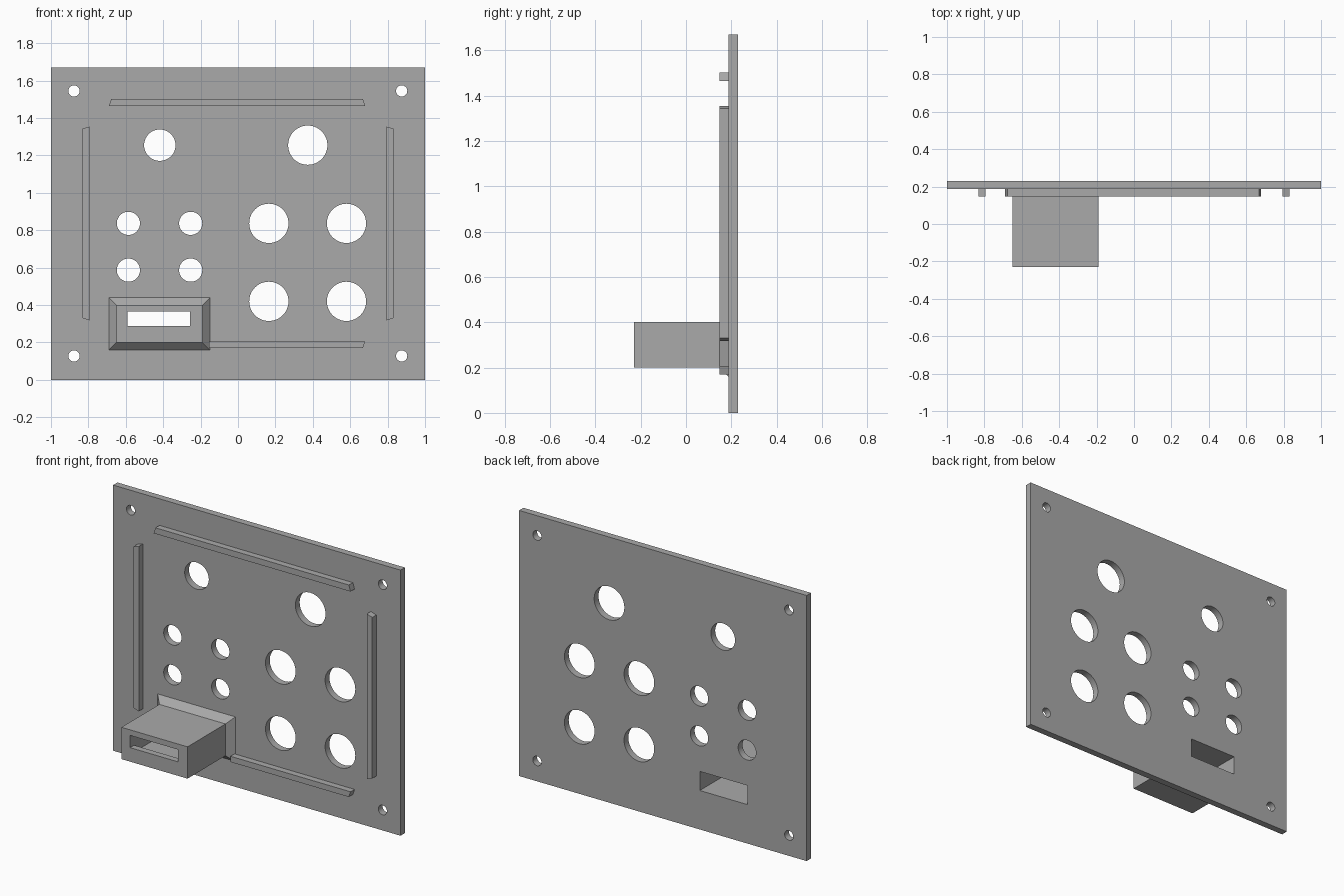
import bpy
import bmesh
from math import pi, radians
from mathutils import Matrix

old = bpy.data.objects.get("Cube")
if old:
    bpy.data.objects.remove(old, do_unlink=True)

# Single plain grey
grey = bpy.data.materials.new("grey_plastic")
grey.use_nodes = True
colour = (0.4, 0.4, 0.4, 1)
grey.diffuse_color = colour
grey.node_tree.nodes["Principled BSDF"].inputs["Base Color"].default_value = colour

FACE, BACK, RIB = 0.187, 0.23, 0.147   # plate front, plate back, rib front


def make(name, bm):
    bmesh.ops.recalc_face_normals(bm, faces=bm.faces)
    mesh = bpy.data.meshes.new(name)
    bm.to_mesh(mesh)
    bm.free()
    obj = bpy.data.objects.new(name, mesh)
    mesh.materials.append(grey)
    bpy.context.collection.objects.link(obj)
    return obj


def prism(name, outline, y0, y1):
    """Extrude an x-z outline from y0 to y1."""
    bm = bmesh.new()
    face = bm.faces.new([bm.verts.new((x, y0, z)) for x, z in outline])
    new = bmesh.ops.extrude_face_region(bm, geom=[face])["geom"]
    bmesh.ops.translate(bm, vec=(0, y1 - y0, 0),
                        verts=[v for v in new if isinstance(v, bmesh.types.BMVert)])
    return make(name, bm)


def rect(x0, x1, z0, z1):
    return [(x0, z0), (x1, z0), (x1, z1), (x0, z1)]


# Panel plate
plate = prism("panel_plate", rect(-1, 1, 0, 1.67), FACE, BACK)

# Round holes: screw corners, two upper, four small, four large
holes = [(x, z, 0.03) for x in (-0.877, 0.875) for z in (0.128, 1.545)]
holes += [(-0.418, 1.255, 0.084), (0.373, 1.255, 0.105)]
holes += [(x, z, 0.062) for x in (-0.586, -0.253) for z in (0.587, 0.837)]
holes += [(x, z, 0.105) for x in (0.165, 0.58) for z in (0.42, 0.837)]
bm = bmesh.new()
for x, z, r in holes:
    place = Matrix.Translation((x, 0.21, z)) @ Matrix.Rotation(pi / 2, 4, "X")
    bmesh.ops.create_cone(bm, cap_ends=True, segments=48, radius1=r, radius2=r,
                          depth=0.2, matrix=place)
hole_cutter = make("hole_cutter", bm)

# Cavity opening behind the housing
cavity = rect(-0.59, -0.257, 0.245, 0.365)
slot_cutter = prism("slot_cutter", cavity, 0.1, 0.3)

for cutter in (hole_cutter, slot_cutter):
    cutter.hide_render = True
    mod = plate.modifiers.new("cut", "BOOLEAN")
    mod.operation = "DIFFERENCE"
    mod.solver = "EXACT"
    mod.object = cutter
bpy.context.view_layer.objects.active = plate
plate.select_set(True)
for mod in list(plate.modifiers):
    bpy.ops.object.modifier_apply(modifier=mod.name)
for cutter in (hole_cutter, slot_cutter):
    bpy.data.objects.remove(cutter, do_unlink=True)
bpy.ops.object.shade_smooth_by_angle(angle=radians(30))

# Socket housing: flared collar, box, front slot with a lip, inner cavity
box = rect(-0.65, -0.19, 0.2, 0.4)
slot = rect(-0.59, -0.257, 0.288, 0.365)
sections = [(rect(-0.69, -0.15, 0.16, 0.44), FACE), (box, RIB), (box, -0.23),
            (slot, -0.23), (slot, -0.19), (cavity, -0.19), (cavity, FACE)]
bm = bmesh.new()
rings = [[bm.verts.new((x, y, z)) for x, z in pts] for pts, y in sections]
for a, b in zip(rings, rings[1:] + rings[:1]):
    for i in range(4):
        j = (i + 1) % 4
        bm.faces.new((a[i], a[j], b[j], b[i]))
bmesh.ops.remove_doubles(bm, verts=bm.verts, dist=1e-5)
make("socket_housing", bm)

# Locating ribs with slanted ends, longer on the inner side
prism("top_rib", [(-0.69, 1.465), (0.68, 1.465), (0.668, 1.503), (-0.677, 1.503)], RIB, FACE)
prism("bottom_rib", [(-0.155, 0.17), (0.668, 0.17), (0.68, 0.206), (-0.155, 0.206)], RIB, FACE)
for name, side in (("right_rib", -1), ("left_rib", 1)):
    prism(name, [(side * 0.793, 0.318), (side * 0.831, 0.33),
                 (side * 0.831, 1.343), (side * 0.793, 1.355)], RIB, FACE)
